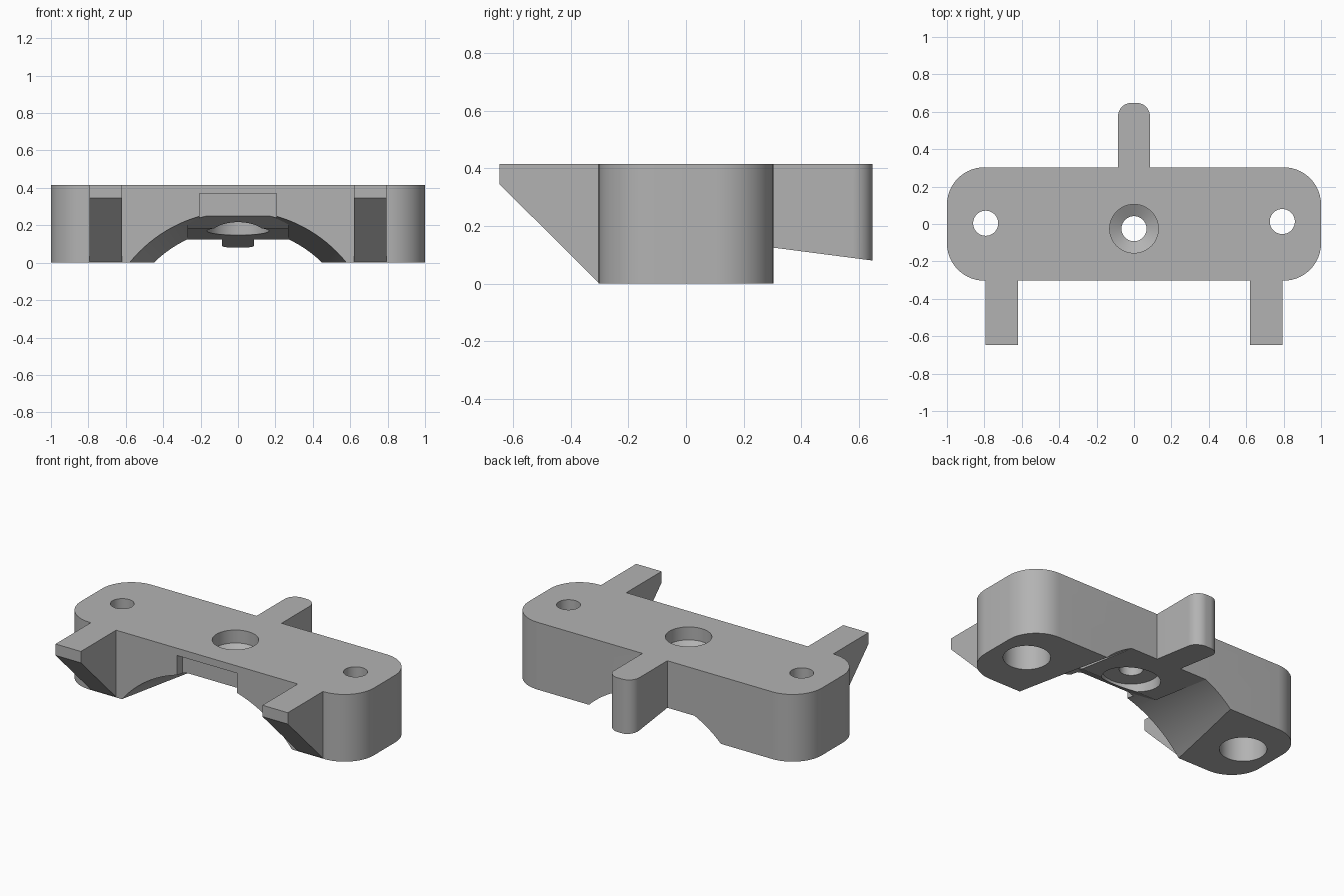
import bpy, bmesh, math
from mathutils import Vector

cube = bpy.data.objects.get("Cube")
if cube:
    bpy.data.objects.remove(cube, do_unlink=True)

TOP = 0.415
grey = bpy.data.materials.new("plain grey")
grey.use_nodes = True
colour = (0.45, 0.45, 0.45, 1)
grey.diffuse_color = colour
grey.node_tree.nodes["Principled BSDF"].inputs["Base Color"].default_value = colour


def loft(name, ring_a, ring_b):
    """Closed solid between two matching rings of points."""
    bm = bmesh.new()
    a = [bm.verts.new(p) for p in ring_a]
    b = [bm.verts.new(p) for p in ring_b]
    bm.faces.new(a)
    bm.faces.new(b[::-1])
    for i in range(len(a)):
        j = (i + 1) % len(a)
        bm.faces.new((a[j], a[i], b[i], b[j]))
    bmesh.ops.recalc_face_normals(bm, faces=bm.faces)
    mesh = bpy.data.meshes.new(name)
    bm.to_mesh(mesh)
    bm.free()
    mesh.materials.append(grey)
    obj = bpy.data.objects.new(name, mesh)
    bpy.context.collection.objects.link(obj)
    return obj


def side_prism(name, profile, x0, x1):
    """Extrude a (y, z) profile along x."""
    return loft(name, [(x0, y, z) for y, z in profile], [(x1, y, z) for y, z in profile])


def turned(name, x, y, r0, z0, r1, z1, n=64):
    """Upright cylinder or cone."""
    def ring(r, z):
        return [(x + r * math.cos(2 * math.pi * i / n),
                 y + r * math.sin(2 * math.pi * i / n), z) for i in range(n)]
    return loft(name, ring(r0, z0), ring(r1, z1))


def rounded(corners, n=14):
    """Outline from (x, y, radius, start angle) corner arcs."""
    return [(x + r * math.cos(s + k * math.pi / 2 / n), y + r * math.sin(s + k * math.pi / 2 / n))
            for x, y, r, s in corners for k in range(n + 1)]


def combine(target, tool, operation):
    mod = target.modifiers.new(tool.name, "BOOLEAN")
    mod.operation = operation
    mod.solver = "EXACT"
    mod.object = tool
    bpy.context.view_layer.objects.active = target
    bpy.ops.object.modifier_apply(modifier=mod.name)
    bpy.data.objects.remove(tool, do_unlink=True)


# Main bar with rounded ends
q = math.pi / 2
outline = rounded([(0.8, 0.103, 0.2, 0), (-0.8, 0.103, 0.2, q),
                   (-0.8, -0.103, 0.2, 2 * q), (0.8, -0.103, 0.2, 3 * q)])
bracket = loft("bracket_body", [(x, y, 0) for x, y in outline], [(x, y, TOP) for x, y in outline])


# Tapering arch through the underside
def arch_ring(y, n=128):
    r, c = 0.693 - 0.173 * y, -0.462 + 0.02 * y
    return [(r * math.cos(2 * math.pi * i / n), y, c + r * math.sin(2 * math.pi * i / n))
            for i in range(n)]


combine(bracket, loft("arch_cutter", arch_ring(-0.5), arch_ring(0.5)), "DIFFERENCE")

# Sloping pad under the crown of the arch
pad = [(0.303, 0.125), (-0.13, 0.184), (-0.25, 0.25), (-0.25, 0.34), (0.303, 0.34)]
combine(bracket, side_prism("arch_pad", pad, -0.27, 0.27), "UNION")

# Shallow pocket in the front face
pocket = [(-0.4, 0.1), (-0.25, 0.1), (-0.25, 0.37), (-0.4, 0.37)]
combine(bracket, side_prism("pocket_cutter", pocket, -0.205, 0.205), "DIFFERENCE")

# Two wedge arms at the front
wedge = [(-0.3, 0), (-0.647, 0.345), (-0.647, TOP), (-0.2, TOP), (-0.2, 0)]
for side in (-1, 1):
    arm = side_prism("front_arm", wedge, side * 0.62, side * 0.793)
    combine(bracket, arm, "UNION")

# Round-tipped arm at the back with a sloping underside
tip = rounded([(0.015, 0.577, 0.07, 0), (-0.015, 0.577, 0.07, q)])
tip += [(-0.085, 0.25), (0.085, 0.25)]
back_arm = loft("back_arm", [(x, y, 0.125 - 0.13 * (y - 0.303)) for x, y in tip],
                [(x, y, TOP) for x, y in tip])
combine(bracket, back_arm, "UNION")

# Screw holes, wide from below and narrow on top
for x, y in ((-0.793, 0.004), (0.793, 0.013)):
    combine(bracket, turned("screw_hole", x, y, 0.067, -0.1, 0.067, 0.6), "DIFFERENCE")
    combine(bracket, turned("screw_recess", x, y, 0.133, -0.1, 0.133, 0.25), "DIFFERENCE")

# Centre hole with a dished recess on top and a wide bore below
cy = -0.025
for name, r0, z0, r1, z1 in (("centre_hole", 0.067, -0.1, 0.067, 0.6),
                             ("centre_dish", 0.067, 0.3, 0.13, 0.335),
                             ("centre_recess", 0.13, 0.335, 0.13, 0.6),
                             ("centre_bore", 0.165, -0.1, 0.165, 0.235)):
    combine(bracket, turned(name, 0, cy, r0, z0, r1, z1), "DIFFERENCE")

# Smooth the curved walls, keep the edges crisp
bpy.ops.object.select_all(action="DESELECT")
bracket.select_set(True)
bpy.context.view_layer.objects.active = bracket
bpy.ops.object.shade_smooth_by_angle(angle=math.radians(20))
